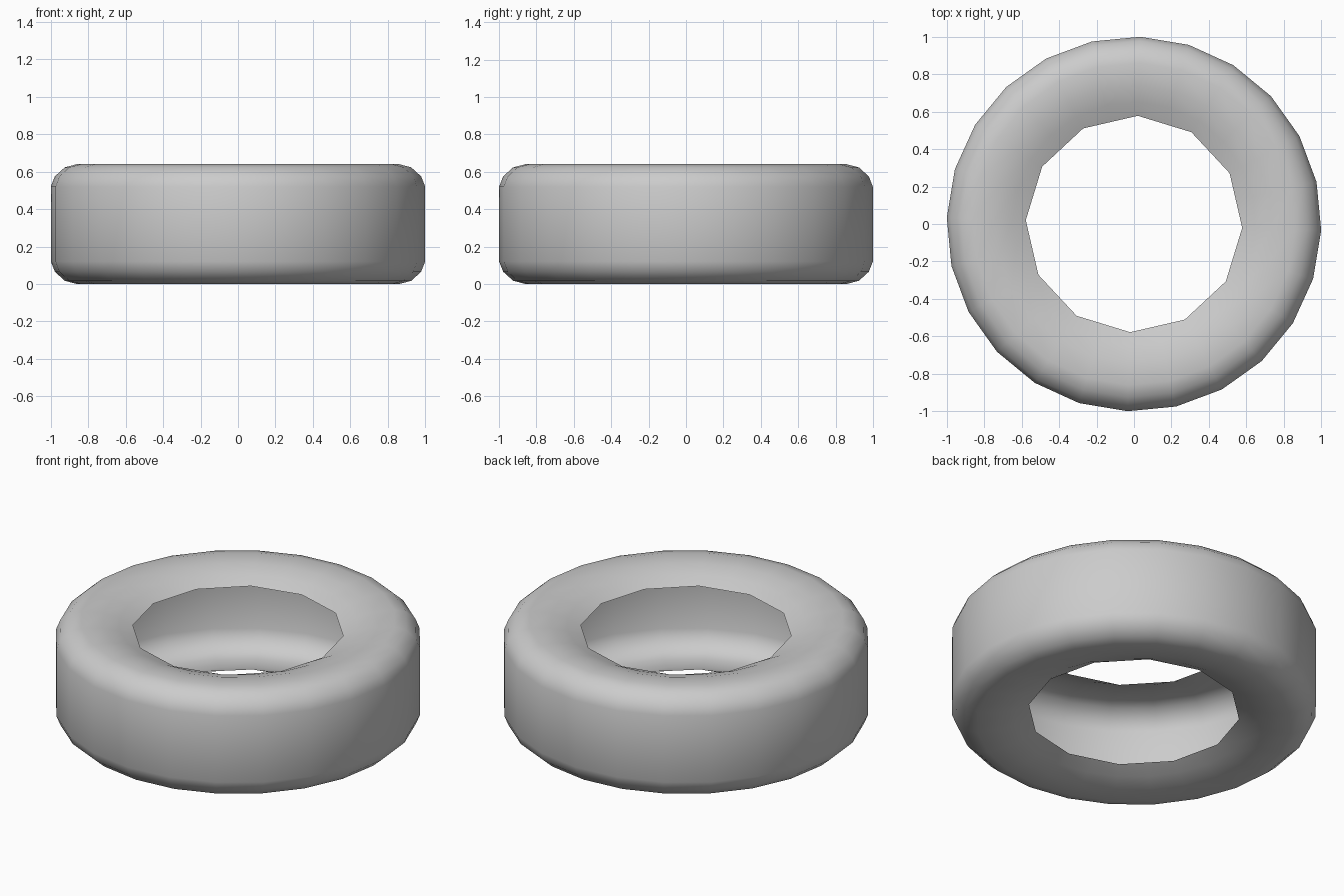
import bpy, bmesh
from math import sin, cos, pi, radians

if "Cube" in bpy.data.objects:
    bpy.data.objects.remove(bpy.data.objects["Cube"])

SIDES = 24
HEIGHT = 0.64
PHASE = radians(-2)

# Upper half of the tyre section (radius, z): rim lip, dished sidewall, shoulder, tread
upper = [(0.578, 0.57), (0.65, 0.605), (0.74, 0.632), (0.86, 0.64),
         (0.925, 0.623), (0.978, 0.575), (1.0, 0.52)]
profile = upper + [(r, HEIGHT - z) for r, z in reversed(upper)]

bm = bmesh.new()
rings = []
for k, (r, z) in enumerate(profile):
    ring = []
    for i in range(SIDES):
        a = PHASE + 2 * pi * i / SIDES
        rr = r
        # The rim opening has half as many sides: odd points sit on its chords
        if k in (0, len(profile) - 1) and i % 2:
            rr = r * cos(2 * pi / SIDES)
        ring.append(bm.verts.new((rr * cos(a), rr * sin(a), z)))
    rings.append(ring)

# Open, hollow skin
for a, b in zip(rings, rings[1:]):
    for i in range(SIDES):
        j = (i + 1) % SIDES
        bm.faces.new((a[i], b[i], b[j], a[j]))
for f in bm.faces:
    f.smooth = True

mesh = bpy.data.meshes.new("tyre")
bm.to_mesh(mesh)
bm.free()
tyre = bpy.data.objects.new("tyre", mesh)
bpy.context.collection.objects.link(tyre)
